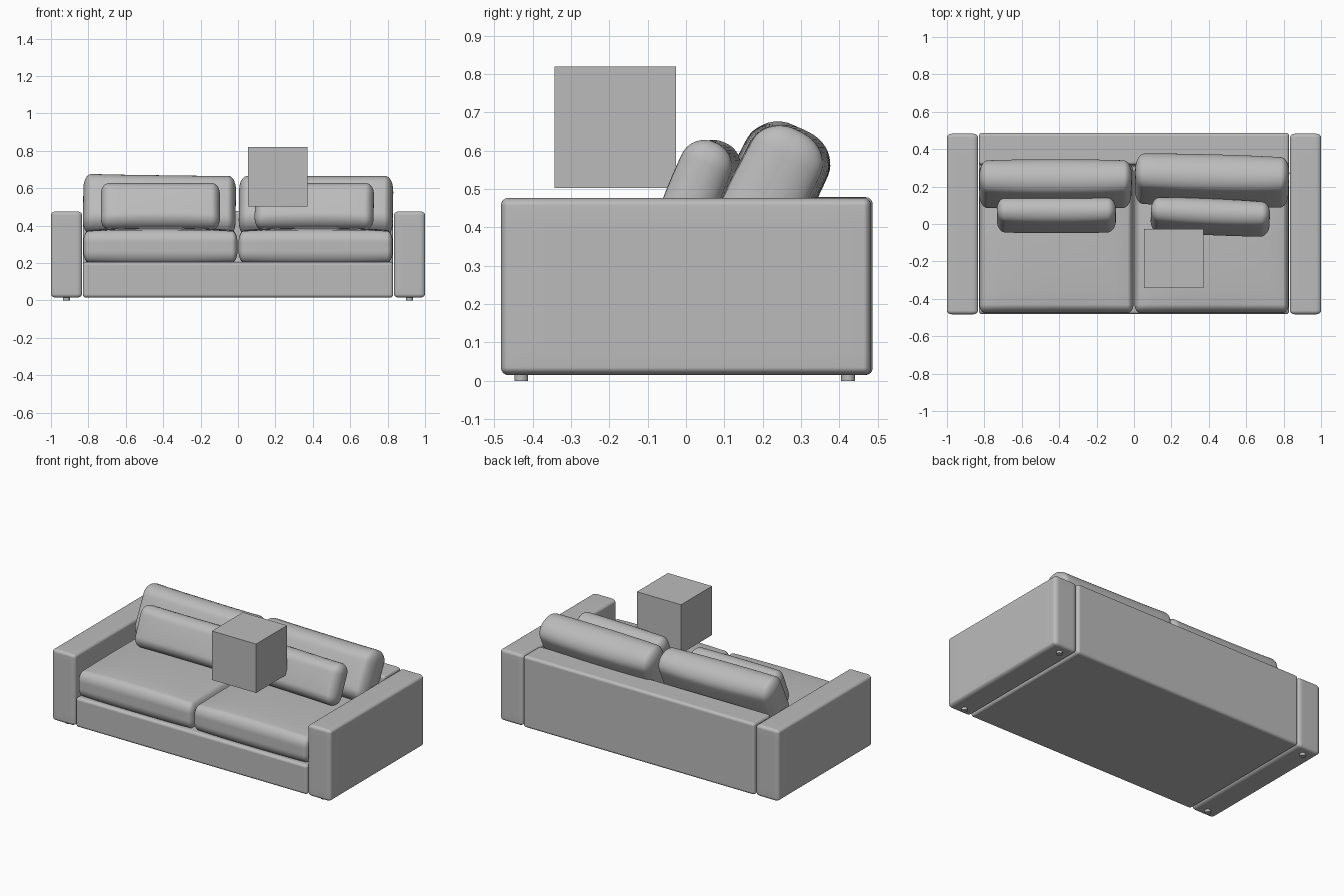
import bpy, bmesh, math
from mathutils import Vector

if "Cube" in bpy.data.objects:
    bpy.data.objects.remove(bpy.data.objects["Cube"])

grey = bpy.data.materials.new("grey_fabric")
grey.diffuse_color = (0.5, 0.5, 0.5, 1)
grey.use_nodes = True
grey.node_tree.nodes["Principled BSDF"].inputs["Base Color"].default_value = grey.diffuse_color


def finish(name, bm, loc=(0, 0, 0), rot=(0, 0, 0), smooth=True):
    bmesh.ops.recalc_face_normals(bm, faces=bm.faces)
    me = bpy.data.meshes.new(name)
    bm.to_mesh(me)
    bm.free()
    for p in me.polygons:
        p.use_smooth = smooth
    me.materials.append(grey)
    ob = bpy.data.objects.new(name, me)
    ob.location = loc
    ob.rotation_euler = [math.radians(a) for a in rot]
    bpy.context.collection.objects.link(ob)
    return ob


def soft_box(name, loc, half, rad, rot=(0, 0, 0), bulge=0.0, axis=2, pinch=0.0):
    """Rounded box; bulge puffs it along axis, pinch draws the top edge in."""
    bm = bmesh.new()
    bmesh.ops.create_cube(bm, size=2)
    bmesh.ops.subdivide_edges(bm, edges=bm.edges[:], cuts=19, use_grid_fill=True)
    for v in bm.verts:
        inner, e = [], []
        for i in range(3):
            s = v.co[i]
            a, sg = abs(s), (1 if s >= 0 else -1)
            core = half[i] - rad[i]
            inner.append(sg * core * min(a / 0.5, 1))
            e.append(sg * math.tan(max(a - 0.5, 0) / 0.5 * math.pi / 4))
        e = Vector(e).normalized()
        co = Vector([inner[i] + e[i] * rad[i] for i in range(3)])
        o = [i for i in range(3) if i != axis]
        puff = 1.0
        for i in o:
            puff *= max(0, 1 - (co[i] / half[i]) ** 2)
        co[axis] += bulge * math.sqrt(puff) * co[axis] / half[axis]
        co.z *= 1 - pinch * (1 - (co.x / half[0]) ** 4)
        v.co = co
    return finish(name, bm, loc, rot)


# Frame: L-shaped base and back in one piece
bm = bmesh.new()
profile = [(-0.482, 0.015), (0.487, 0.015), (0.487, 0.479), (0.315, 0.479),
           (0.315, 0.207), (-0.482, 0.207)]
face = bm.faces.new([bm.verts.new((-0.83, y, z)) for y, z in profile])
ext = bmesh.ops.extrude_face_region(bm, geom=[face])
bmesh.ops.translate(bm, vec=(1.66, 0, 0),
                    verts=[g for g in ext["geom"] if isinstance(g, bmesh.types.BMVert)])
frame = finish("base_and_back", bm)
bev = frame.modifiers.new("round", 'BEVEL')
bev.width, bev.segments, bev.harden_normals = 0.018, 4, True

for side, tag in ((-1, "left"), (1, "right")):
    # Arm
    soft_box(tag + "_arm", (side * 0.917, 0, 0.246), (0.083, 0.483, 0.231),
             (0.03, 0.02, 0.02))
    # Seat cushion
    soft_box(tag + "_seat_cushion", (side * 0.415, -0.078, 0.288),
             (0.412, 0.397, 0.08), (0.03, 0.045, 0.055), bulge=0.022)
    # Feet
    for y, end in ((-0.43, "front"), (0.423, "back")):
        bm = bmesh.new()
        bmesh.ops.create_cone(bm, cap_ends=True, segments=20, radius1=0.018,
                              radius2=0.018, depth=0.03)
        foot = finish(f"{tag}_{end}_foot", bm, (side * 0.917, y, 0.015), smooth=False)
        bpy.context.view_layer.objects.active = foot
        foot.select_set(True)
        bpy.ops.object.shade_smooth_by_angle(angle=math.radians(35))
        foot.select_set(False)

# Large back cushions, leaning on the back
soft_box("left_back_cushion", (-0.42, 0.213, 0.510), (0.408, 0.085, 0.168),
         (0.045, 0.078, 0.075), (-25, 0.8, 0), bulge=0.018, axis=1, pinch=0.03)
soft_box("right_back_cushion", (0.417, 0.232, 0.505), (0.412, 0.092, 0.165),
         (0.045, 0.082, 0.075), (-27, 0, -1.5), bulge=0.018, axis=1, pinch=0.02)

# Small lumbar pillows
soft_box("left_lumbar_pillow", (-0.415, 0.048, 0.503), (0.318, 0.062, 0.13),
         (0.045, 0.057, 0.06), (-23, 0, 0), bulge=0.014, axis=1, pinch=0.02)
soft_box("right_lumbar_pillow", (0.408, 0.038, 0.503), (0.318, 0.062, 0.13),
         (0.045, 0.057, 0.06), (-23, 0, -2.5), bulge=0.014, axis=1, pinch=0.02)

# Floating cube above the seat
bm = bmesh.new()
bmesh.ops.create_cube(bm, size=0.317)
finish("floating_cube", bm, (0.212, -0.185, 0.662), smooth=False)
